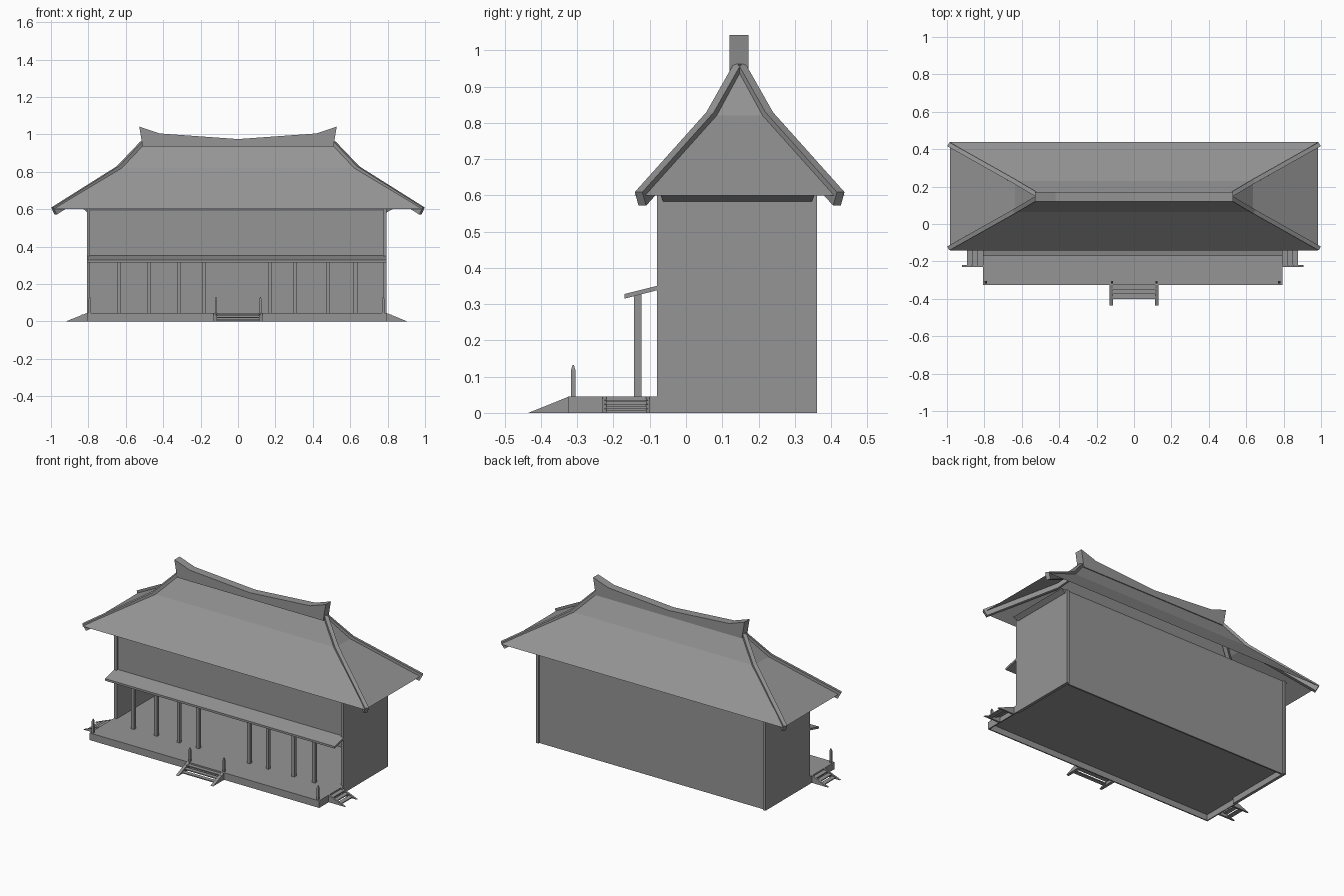
import bpy, bmesh
from mathutils import Vector

cube = bpy.data.objects.get("Cube")
if cube:
    bpy.data.objects.remove(cube, do_unlink=True)

grey = bpy.data.materials.new("plain_grey")
grey.use_nodes = True
colour = (0.3, 0.3, 0.3, 1)
grey.diffuse_color = colour
grey.node_tree.nodes["Principled BSDF"].inputs["Base Color"].default_value = colour

X0, X1 = -0.808, 0.794        # outer faces of the end walls


def finish(name, bm, closed=True):
    if closed:
        bmesh.ops.recalc_face_normals(bm, faces=bm.faces)
    mesh = bpy.data.meshes.new(name)
    bm.to_mesh(mesh)
    bm.free()
    mesh.materials.append(grey)
    obj = bpy.data.objects.new(name, mesh)
    bpy.context.collection.objects.link(obj)
    return obj


def loft(name, rings, caps=True):
    """Skin a list of equal point rings."""
    bm = bmesh.new()
    rows = [[bm.verts.new(p) for p in ring] for ring in rings]
    n = len(rows[0])
    for a, b in zip(rows, rows[1:]):
        for i in range(n):
            j = (i + 1) % n
            bm.faces.new((a[i], a[j], b[j], b[i]))
    if caps:
        bm.faces.new(rows[0][::-1])
        bm.faces.new(rows[-1])
    return finish(name, bm, caps)


def rect(x, y, hx, hy, z):
    return [(x - hx, y - hy, z), (x + hx, y - hy, z),
            (x + hx, y + hy, z), (x - hx, y + hy, z)]


def box(name, x0, x1, y0, y1, z0, z1):
    x, y, hx, hy = (x0 + x1) / 2, (y0 + y1) / 2, (x1 - x0) / 2, (y1 - y0) / 2
    return loft(name, [rect(x, y, hx, hy, z0), rect(x, y, hx, hy, z1)])


def prism(name, profile, place, a, b):
    """Extrude a 2D profile between a and b, mapped to 3D by place."""
    return loft(name, [[place(u, v, t) for u, v in profile] for t in (a, b)])


# Hall: end walls, back wall and an upper front wall over the open porch
box("right_end_wall", X0, X0 + 0.018, -0.08, 0.362, 0, 0.6)
box("left_end_wall", X1 - 0.018, X1, -0.08, 0.362, 0, 0.6)
box("back_wall", X0 + 0.01, X1 - 0.01, 0.342, 0.352, 0, 0.59)
box("upper_front_wall", X0 + 0.01, X1 - 0.01, -0.07, -0.06, 0.335, 0.59)
loft("wall_plate", [rect(-0.005, 0.142, 0.8, 0.205, 0.583),
                    rect(0, 0.142, 0.825, 0.212, 0.6)])

# Floor running from the terrace to the back wall, with an edge skirt
box("floor", X0 + 0.002, X1 - 0.002, -0.323, 0.345, 0.037, 0.045)
box("terrace_front_skirt", X0, X1, -0.325, -0.318, 0, 0.045)
box("terrace_right_skirt", X0, X0 + 0.007, -0.32, -0.078, 0, 0.045)
box("terrace_left_skirt", X1 - 0.007, X1, -0.32, -0.078, 0, 0.045)

# Hipped roof shell with a steeper upper part
levels = [(0.985, 0.29, 0.6), (0.635, 0.083, 0.82), (0.51, 0.006, 0.957)]
RY = 0.148
loft("roof", [rect(0, RY, hx, hy, z) for hx, hy, z in levels], caps=False)

# Ridge with upturned ends
half = [(0, 0.975), (0.42, 1.005), (0.528, 1.042), (0.51, 0.935)]
ridge = half + [(-x, z) for x, z in half[:0:-1]]
prism("ridge", ridge, lambda u, v, t: (u, t, v), 0.12, 0.172)

# Hip ribs hanging along the four roof corners
rib_path = [(0.99, 0.277, 0.603), (0.64, 0.08, 0.823), (0.512, 0.004, 0.957)]
for sx, xname in ((-1, "right"), (1, "left")):
    for sy, yname in ((-1, "front"), (1, "back")):
        path = [Vector((sx * hx, RY + sy * hy, z)) for hx, hy, z in rib_path]
        rings = []
        for i, p in enumerate(path):
            d = (path[min(i + 1, 2)] - path[max(i - 1, 0)]).normalized()
            side = d.cross(Vector((0, 0, 1))).normalized()
            up = side.cross(d)
            rings.append([p + side * s * 0.012 + up * u
                          for s, u in ((-1, -0.036), (1, -0.036), (1, 0.007), (-1, 0.007))])
        loft(f"{yname}_{xname}_hip_rib", rings)

# Porch canopy and columns
canopy = [(-0.17, 0.315), (-0.065, 0.342), (-0.065, 0.354), (-0.17, 0.328)]
prism("porch_canopy", canopy, lambda u, v, t: (t, u, v), X0, X1)
for i, x in enumerate((-0.635, -0.475, -0.317, -0.182, 0.173, 0.304, 0.483, 0.628)):
    box(f"porch_column_{i + 1}", x - 0.01, x + 0.01, -0.143, -0.123, 0.04, 0.332)

# Pointed terrace posts
for i, x in enumerate((-0.793, -0.118, 0.12, 0.777)):
    loft(f"terrace_post_{i + 1}", [rect(x, -0.311, r, r, z) for r, z in
                                   ((0.006, 0.04), (0.006, 0.118), (0.002, 0.132))])


def stairs(name, place, a, b, thick, step):
    """Two sloping side boards with open treads between a and b."""
    board = [(0, 0), (0.112, 0), (0, 0.045)]
    prism(name + "_board_1", board, place, a, a + thick)
    prism(name + "_board_2", board, place, b - thick, b)
    for k in range(3):
        u, z = step * k, 0.036 - 0.012 * k
        tread = [(u, z - 0.006), (u + step, z - 0.006), (u + step, z), (u, z)]
        prism(f"{name}_tread_{k + 1}", tread, place, a + thick / 2, b - thick / 2)


stairs("front_stairs", lambda u, v, t: (t, -0.323 - u, v), -0.13, 0.13, 0.018, 0.026)
stairs("left_stairs", lambda u, v, t: (X1 + u, t, v), -0.23, -0.1, 0.011, 0.028)
stairs("right_stairs", lambda u, v, t: (X0 - u, t, v), -0.23, -0.1, 0.011, 0.028)
